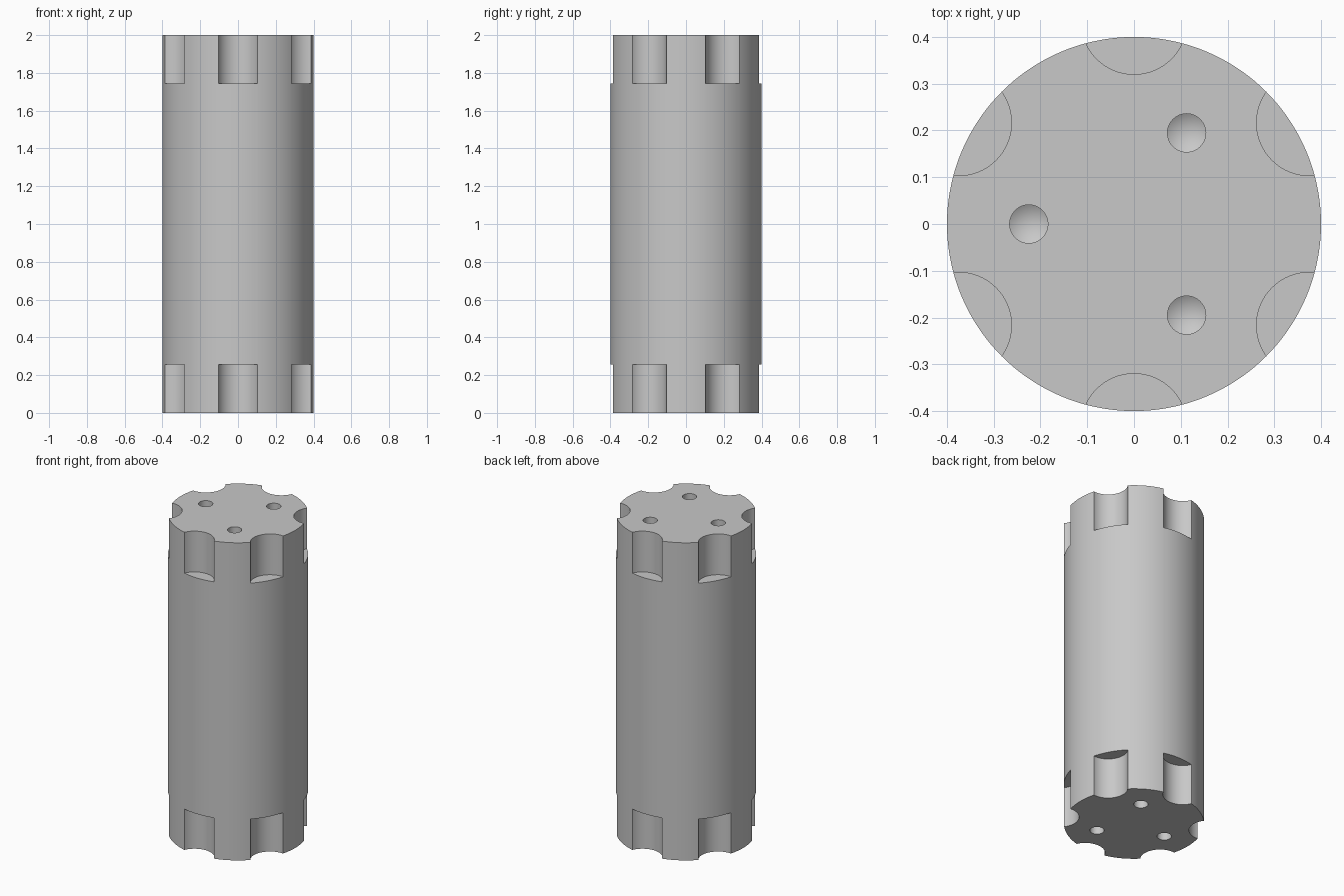
import bpy, bmesh
from math import radians, sin, cos
from mathutils import Matrix, Vector

if "Cube" in bpy.data.objects:
    bpy.data.objects.remove(bpy.data.objects["Cube"], do_unlink=True)

RADIUS, HEIGHT = 0.4, 2.0
NOTCH_RADIUS, NOTCH_OFFSET, NOTCH_HEIGHT = 0.113, 0.433, 0.257
HOLE_RADIUS, HOLE_OFFSET, HOLE_DEPTH, TIP = 0.041, 0.225, 0.15, 0.025

# Plain grey metal
grey = bpy.data.materials.new("grey metal")
grey.use_nodes = True
colour = (0.58, 0.58, 0.58, 1)
grey.diffuse_color = colour
grey.node_tree.nodes["Principled BSDF"].inputs["Base Color"].default_value = colour


def add_cylinder(bm, radius, x, y, z0, z1, segments, top_radius=None):
    """Add a cylinder (or cone frustum) standing between two heights."""
    place = Matrix.Translation((x, y, (z0 + z1) / 2))
    top = radius if top_radius is None else top_radius
    return bmesh.ops.create_cone(bm, cap_ends=True, segments=segments, radius1=radius,
                                 radius2=top, depth=z1 - z0, matrix=place)["verts"]


def make_object(name, bm):
    bmesh.ops.recalc_face_normals(bm, faces=bm.faces)
    mesh = bpy.data.meshes.new(name)
    bm.to_mesh(mesh)
    bm.free()
    mesh.materials.append(grey)
    obj = bpy.data.objects.new(name, mesh)
    bpy.context.collection.objects.link(obj)
    return obj


def polar(distance, degrees):
    return distance * cos(radians(degrees)), distance * sin(radians(degrees))


# Main body
bm = bmesh.new()
add_cylinder(bm, RADIUS, 0, 0, 0, HEIGHT, 144)
body = make_object("cylinder_body", bm)

# Scalloped notches and pointed drill holes, the same at both ends
bm = bmesh.new()
for end in (0, 1):
    for i in range(6):
        x, y = polar(NOTCH_OFFSET, 30 + 60 * i)
        z0, z1 = ((-0.1, NOTCH_HEIGHT), (HEIGHT - NOTCH_HEIGHT, HEIGHT + 0.1))[end]
        add_cylinder(bm, NOTCH_RADIUS, x, y, z0, z1, 64)
    for i in range(3):
        x, y = polar(HOLE_OFFSET, 60 + 120 * i)
        z0, z1 = ((-0.1, HOLE_DEPTH), (HEIGHT - HOLE_DEPTH, HEIGHT + 0.1))[end]
        verts = add_cylinder(bm, HOLE_RADIUS, x, y, z0, z1, 32)
        # Pull the inner cap out to a conical tip
        inner = z0 if end else z1
        cap = next(f for f in {f for v in verts for f in v.link_faces}
                   if all(abs(v.co.z - inner) < 1e-5 for v in f.verts))
        apex = bmesh.ops.poke(bm, faces=[cap])["verts"][0]
        apex.co = Vector((x, y, inner + (-TIP if end else TIP)))
cutter = make_object("notch_and_hole_cutter", bm)
cutter.hide_render = True

# Cut the body, then drop the helper
cut = body.modifiers.new("Cut", "BOOLEAN")
cut.operation = "DIFFERENCE"
cut.solver = "EXACT"
cut.object = cutter
bpy.ops.object.select_all(action="DESELECT")
body.select_set(True)
bpy.context.view_layer.objects.active = body
bpy.ops.object.modifier_apply(modifier=cut.name)
bpy.data.objects.remove(cutter, do_unlink=True)
bpy.ops.object.shade_smooth_by_angle(angle=radians(25))
